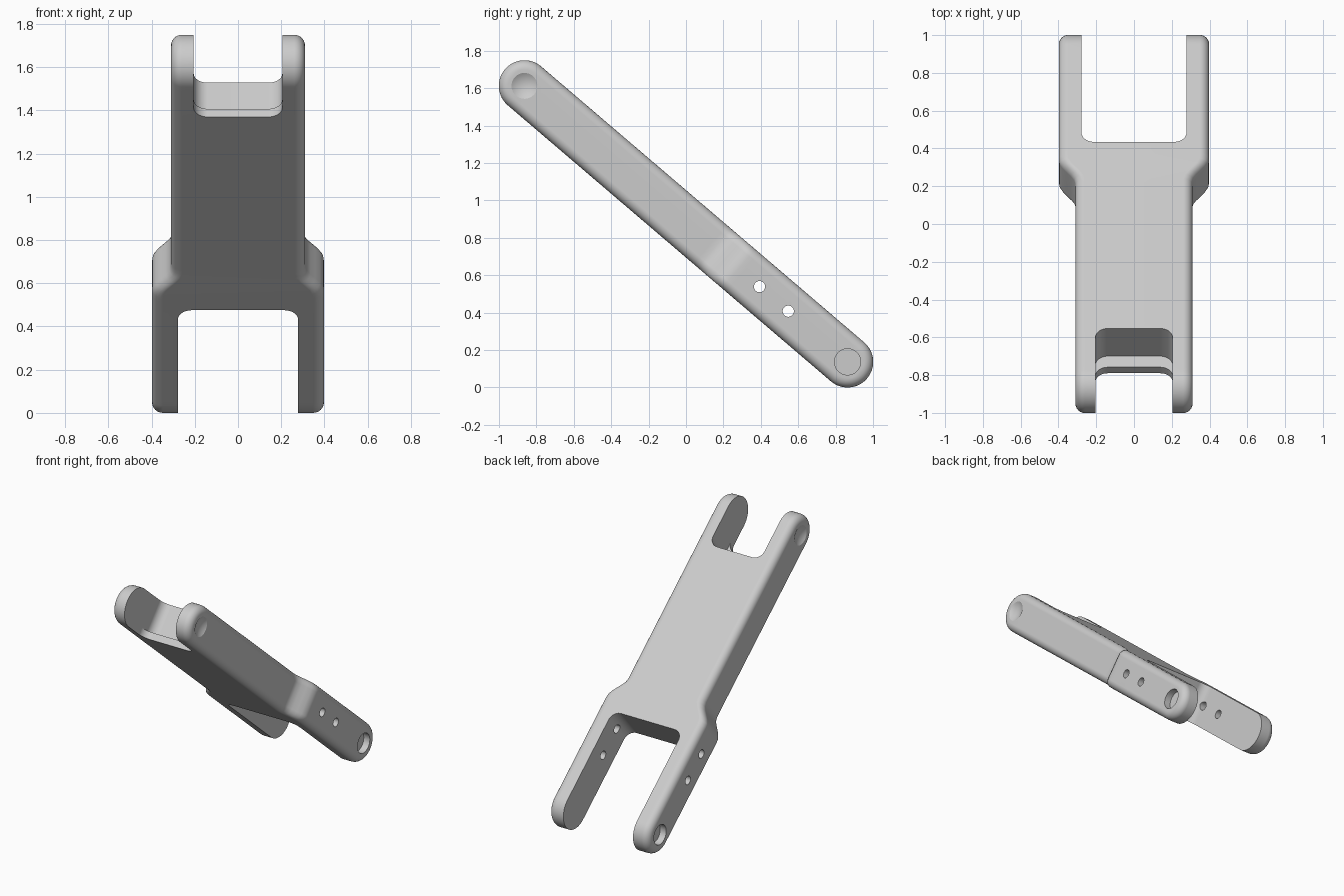
import bpy, bmesh, math
from mathutils import Matrix

cube = bpy.data.objects.get("Cube")
if cube:
    bpy.data.objects.remove(cube, do_unlink=True)

# Local frame: x across, y along the link, z through its thickness
R = 0.137            # end radius, half the thickness
HALF = 1.136         # distance from middle to each pivot
ROUND = 0.05         # edge rounding
TILT = math.radians(-40.5)

grey = bpy.data.materials.new("light_grey")
grey.use_nodes = True
grey.diffuse_color = (0.6, 0.6, 0.6, 1)
grey.node_tree.nodes["Principled BSDF"].inputs["Base Color"].default_value = (0.6, 0.6, 0.6, 1)


def make_object(name, bm):
    bmesh.ops.recalc_face_normals(bm, faces=bm.faces)
    mesh = bpy.data.meshes.new(name)
    bm.to_mesh(mesh)
    bm.free()
    mesh.materials.append(grey)
    obj = bpy.data.objects.new(name, mesh)
    bpy.context.collection.objects.link(obj)
    return obj


def half_width(y):
    """Narrow upper arm flaring smoothly into the wide lower fork."""
    t = min(max((y - 0.2) / 0.16, 0), 1)
    return 0.31 + 0.088 * t * t * (3 - 2 * t)


def contour(radius):
    """Upper half of a round-ended bar, from one tip to the other."""
    steps = 16
    arc = [math.pi / 2 * i / steps for i in range(steps + 1)]
    start = [(-HALF - radius * math.cos(a), radius * math.sin(a)) for a in arc]
    flat = [-HALF + 2 * HALF * i / 80 for i in range(1, 80)]
    end = [(-y, z) for y, z in reversed(start)]
    return start + [(y, radius) for y in flat] + end


def build_body():
    bm = bmesh.new()
    loops = []
    levels = [math.pi / 2 * k / 6 for k in range(7)]
    rings = [(R - ROUND * (1 - math.cos(a)), ROUND * (1 - math.sin(a))) for a in levels]
    for side, order in ((-1, rings[::-1]), (1, rings)):
        for radius, drop in order:
            top = contour(radius)
            pts = top + [(y, -z) for y, z in reversed(top[1:-1])]
            loops.append([bm.verts.new((side * (half_width(y) - drop), y, z)) for y, z in pts])
    n = len(loops[0])
    for a, b in zip(loops, loops[1:]):
        for i in range(n):
            j = (i + 1) % n
            bm.faces.new((a[i], a[j], b[j], b[i]))
    # flat sides, bridged from top edge to bottom edge
    for loop in (loops[0], loops[-1]):
        for i in range(n // 2):
            quad = [loop[i], loop[i + 1], loop[(n - i - 1) % n], loop[(n - i) % n]]
            bm.faces.new(list(dict.fromkeys(quad)))
    return make_object("fork_link", bm)


def slot(name, hw, y_end, direction, low, high, corner=0.065):
    """Round-cornered slot running out past one end of the link."""
    pts = []
    for i in range(11):
        a = math.pi / 2 * i / 10
        pts.append((hw - corner + corner * math.cos(a), y_end + direction * corner * (1 - math.sin(a))))
    pts += [(-x, y) for x, y in reversed(pts)]
    pts += [(-hw, direction * 1.5), (hw, direction * 1.5)]
    bm = bmesh.new()
    face = bm.faces.new([bm.verts.new((x, y, low)) for x, y in pts])
    grown = bmesh.ops.extrude_face_region(bm, geom=[face])["geom"]
    bmesh.ops.translate(bm, vec=(0, 0, high - low),
                        verts=[v for v in grown if isinstance(v, bmesh.types.BMVert)])
    return make_object(name, bm)


def pin(name, x, y, radius, length):
    bm = bmesh.new()
    bmesh.ops.create_cone(bm, cap_ends=True, segments=40, radius1=radius, radius2=radius, depth=length,
                          matrix=Matrix.Translation((x, y, 0)) @ Matrix.Rotation(math.pi / 2, 4, 'Y'))
    return make_object(name, bm)


def ball(name, x, y, radius):
    bm = bmesh.new()
    bmesh.ops.create_uvsphere(bm, u_segments=64, v_segments=48, radius=radius,
                              matrix=Matrix.Translation((x, y, 0)))
    return make_object(name, bm)


link = build_body()

# Fork slots, a thin lip under the upper slot, and the pin holes
cutters = [
    slot("lower_slot", 0.278, 0.455, 1, -0.3, 0.3),
    slot("upper_slot", 0.205, -0.922, -1, -0.3, 0.3),
    slot("lip_slot", 0.205, -0.845, -1, -0.088, 0.3),
    pin("near_pin_hole", 0, 0.517, 0.03, 1),
    pin("far_pin_hole", 0, 0.719, 0.03, 1),
]
for s in (-1, 1):
    cutters.append(pin("pivot_recess", s * 0.41, HALF, 0.07, 0.12))
    cutters.append(ball("pivot_dimple", s * (0.31 + 0.11), -HALF, 0.13))

bpy.context.view_layer.objects.active = link
for cutter in cutters:
    mod = link.modifiers.new(cutter.name, 'BOOLEAN')
    mod.operation = 'DIFFERENCE'
    mod.solver = 'EXACT'
    mod.object = cutter
    bpy.ops.object.modifier_apply(modifier=mod.name)
    bpy.data.objects.remove(cutter, do_unlink=True)

# Smooth shading with crisp cut edges
bpy.ops.object.select_all(action='DESELECT')
link.select_set(True)
bpy.ops.object.shade_smooth_by_angle(angle=math.radians(25))
weighted = link.modifiers.new("even_shading", 'WEIGHTED_NORMAL')
weighted.keep_sharp = True

# Lean the link to its resting angle
link.rotation_euler = (TILT, 0, 0)
link.location = (0, 0, R + HALF * math.sin(-TILT))
